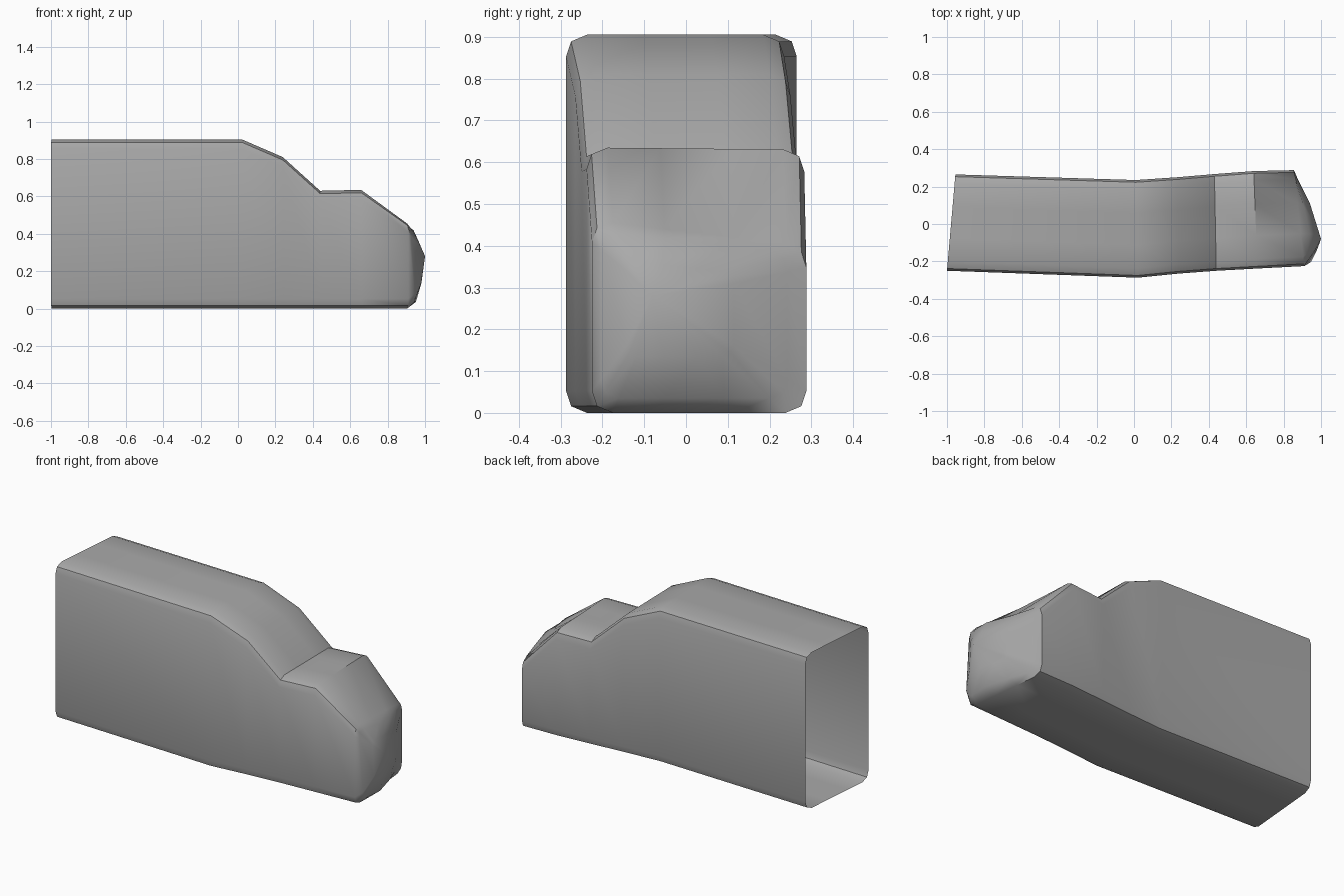
import bpy, bmesh, math

cube = bpy.data.objects.get("Cube")
if cube:
    bpy.data.objects.remove(cube, do_unlink=True)

grey = bpy.data.materials.new("plain_grey")
grey.use_nodes = True
grey.diffuse_color = (0.4, 0.4, 0.4, 1)
grey.node_tree.nodes["Principled BSDF"].inputs["Base Color"].default_value = (0.4, 0.4, 0.4, 1)


def lerp(a, b, t):
    return a + (b - a) * t


def interp(points, v):
    """Piecewise linear lookup."""
    for (a, fa), (b, fb) in zip(points, points[1:]):
        if v <= b:
            return lerp(fa, fb, (v - a) / (b - a))
    return points[-1][1]


# Stations along the body: x, y and top height on the right and left sides
STATIONS = [
    ((-1.0, -0.25, 0.905), (-0.955, 0.265, 0.905)),
    ((0.02, -0.287, 0.905), (0.01, 0.235, 0.905)),
    ((0.24, -0.265, 0.81), (0.23, 0.25, 0.81)),
    ((0.44, -0.25, 0.63), (0.43, 0.267, 0.625)),
    ((0.66, -0.238, 0.635), (0.64, 0.283, 0.63)),
    ((0.91, -0.225, 0.46), (0.855, 0.288, 0.40)),
]


def section(right, left):
    """Closed ring: a box section with softly cut corners."""
    (xr, yr, zr), (xl, yl, zl) = right, left
    corner = [(0, 0.052), (0.012, 0.016), (0.05, 0)]
    flat = [(yr + dy, dz) for dy, dz in corner]
    across = [lerp(yr + 0.05, yl - 0.05, t) for t in (0.3, 0.7)]
    flat += [(y, 0) for y in across]
    flat += [(yl - dy, dz) for dy, dz in reversed(corner)]
    ring = []
    for side in ("bottom", "top"):
        for y, dz in (flat if side == "bottom" else reversed(flat)):
            t = (y - yr) / (yl - yr)
            z = dz if side == "bottom" else lerp(zr, zl, t) - dz
            ring.append((lerp(xr, xl, t), y, z))
    return ring


# Bulge of the nose across its width and height
WIDTH = [(-0.3, 0.08), (-0.21, 0.04), (-0.18, 0.02), (-0.08, 0), (0.15, 0.06), (0.23, 0.10), (0.3, 0.14)]
HEIGHT = [(0, 0.08), (0.02, 0.055), (0.06, 0.02), (0.28, 0), (0.38, 0.035), (0.43, 0.06), (0.5, 0.1)]


def nose_ring(ring, scale):
    result = []
    for _, y, z in ring:
        y, z = lerp(-0.06, y, scale), lerp(0.27, z, scale)
        result.append((1 - interp(WIDTH, y) - interp(HEIGHT, z), y, z))
    return result


# Body and nose are one skin, open at the rear end
rings = [section(*s) for s in STATIONS]
rings += [nose_ring(rings[-1], s) for s in (0.87, 0.5)]

bm = bmesh.new()
loops = [[bm.verts.new(p) for p in ring] for ring in rings]
for a, b in zip(loops, loops[1:]):
    n = len(a)
    for i in range(n):
        j = (i + 1) % n
        bm.faces.new((a[i], a[j], b[j], b[i]))
tip = bm.verts.new((1.0, -0.08, 0.28))
last = loops[-1]
for i, v in enumerate(last):
    bm.faces.new((v, last[(i + 1) % len(last)], tip))
bmesh.ops.recalc_face_normals(bm, faces=bm.faces)
bm.normal_update()
# The nose must face forwards
if tip.normal.x < 0:
    bmesh.ops.reverse_faces(bm, faces=bm.faces)

mesh = bpy.data.meshes.new("body_shell")
bm.to_mesh(mesh)
bm.free()
body = bpy.data.objects.new("body_shell", mesh)
bpy.context.collection.objects.link(body)
mesh.materials.append(grey)
bpy.context.view_layer.objects.active = body
body.select_set(True)
bpy.ops.object.shade_smooth_by_angle(angle=math.radians(40))
